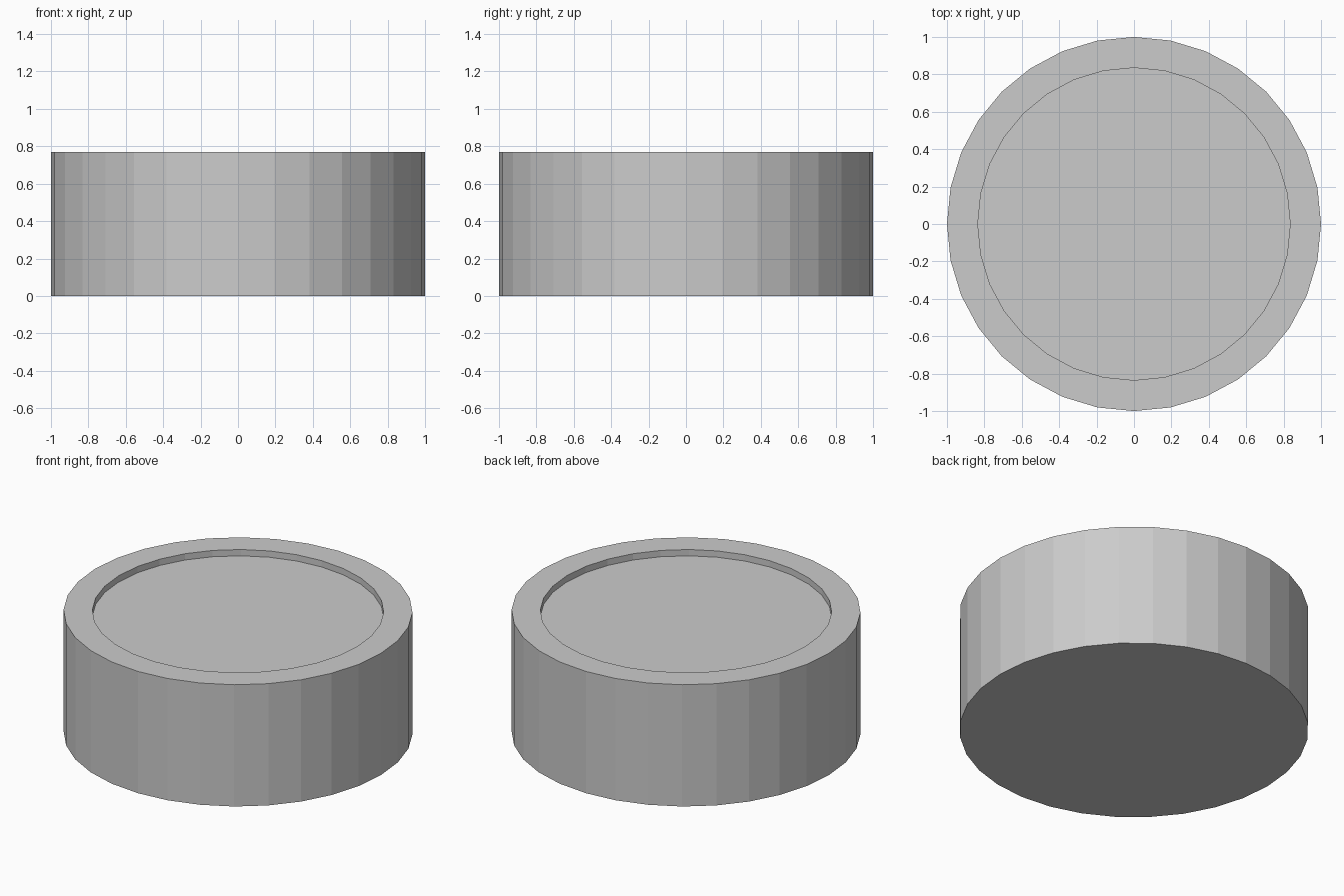
import bpy, bmesh
from math import cos, sin, pi

if "Cube" in bpy.data.objects:
    bpy.data.objects.remove(bpy.data.objects["Cube"])

SIDES = 32
HEIGHT = 0.77
RIM_INNER = 0.835
RECESS = 0.04

bm = bmesh.new()


def ring(radius, z):
    return [bm.verts.new((radius * cos(2 * pi * i / SIDES),
                          radius * sin(2 * pi * i / SIDES), z))
            for i in range(SIDES)]


# Profile: base edge, outer rim, inner rim, recessed floor
profile = [(1, 0), (1, HEIGHT), (RIM_INNER, HEIGHT), (RIM_INNER, HEIGHT - RECESS)]
rings = [ring(r, z) for r, z in profile]
for a, b in zip(rings, rings[1:]):
    for i in range(SIDES):
        j = (i + 1) % SIDES
        bm.faces.new((a[i], a[j], b[j], b[i]))

# Underside and recessed floor
bm.faces.new(rings[0][::-1])
bm.faces.new(rings[-1])

mesh = bpy.data.meshes.new("round_dish")
bm.to_mesh(mesh)
bm.free()
dish = bpy.data.objects.new("round_dish", mesh)
bpy.context.collection.objects.link(dish)
